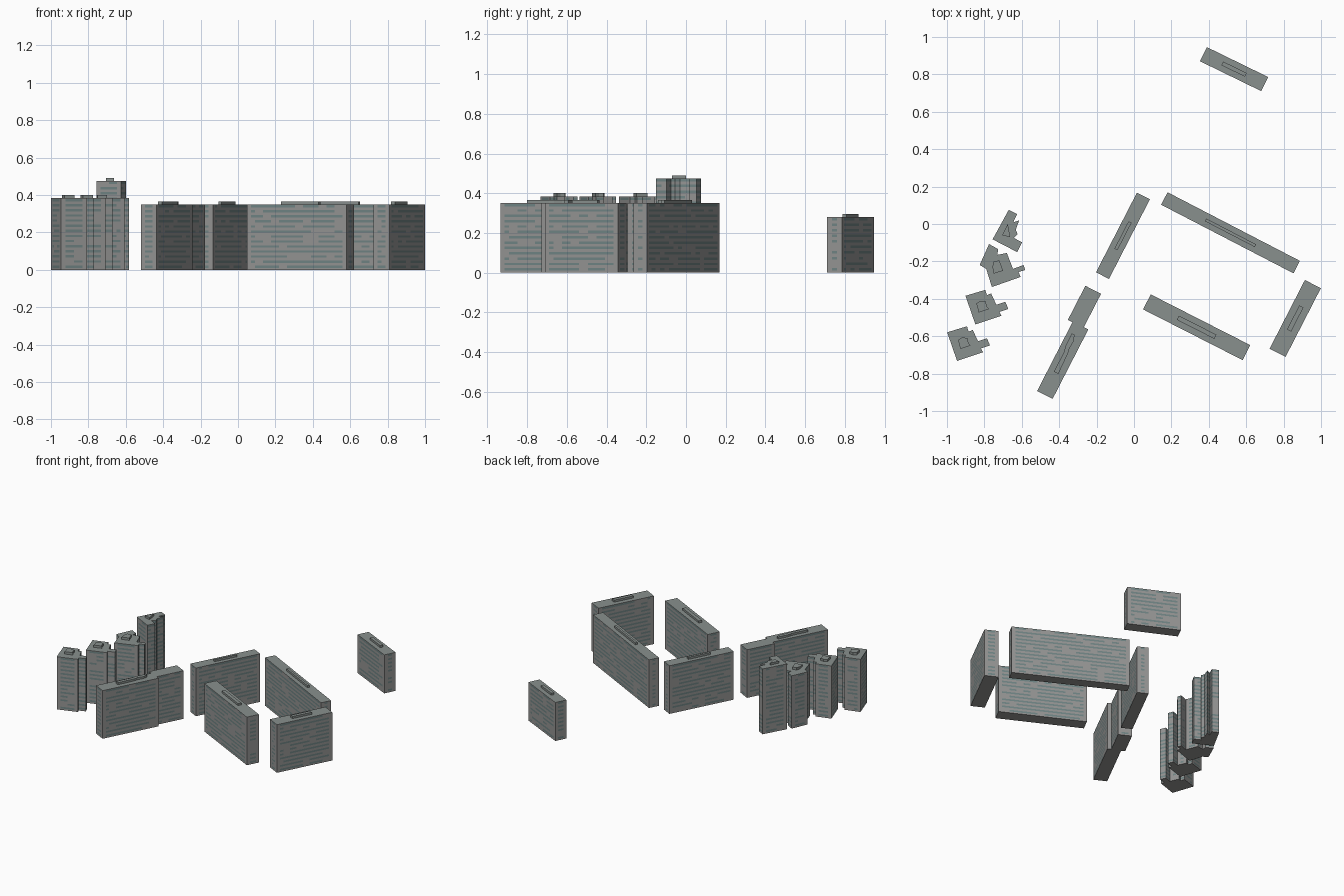
import bpy, bmesh, math, random
from mathutils import Vector

if "Cube" in bpy.data.objects:
    bpy.data.objects.remove(bpy.data.objects["Cube"])

random.seed(4)
FLOOR = 0.0275


def material(name, rgb):
    m = bpy.data.materials.new(name)
    m.diffuse_color = (*rgb, 1)
    m.use_nodes = True
    m.node_tree.nodes["Principled BSDF"].inputs["Base Color"].default_value = m.diffuse_color
    return m


WALL = material("concrete", (0.30, 0.30, 0.295))
GLASS = material("window_glass", (0.16, 0.23, 0.23))
ROOF = material("roof_grey", (0.25, 0.28, 0.27))


def finish(name, bm):
    bmesh.ops.recalc_face_normals(bm, faces=bm.faces)
    me = bpy.data.meshes.new(name)
    bm.to_mesh(me)
    bm.free()
    for m in (WALL, GLASS, ROOF):
        me.materials.append(m)
    bpy.context.collection.objects.link(bpy.data.objects.new(name, me))


def building(name, outline, height):
    """Extruded outline whose walls are a grid of plain and window bands."""
    ring, glazed = [], []
    for a, b in zip(outline, outline[1:] + outline[:1]):
        a, b = Vector(a), Vector(b)
        n = max(1, round((b - a).length / 0.024))
        for i in range(n):
            ring.append(a.lerp(b, i / n))
            glazed.append(n < 3 or 0 < i < n - 1)
    floors = round(height / FLOOR)
    h = height / floors
    levels = [0.0]
    for f in range(floors):
        levels += [(f + 0.4) * h, (f + 0.85) * h]
    levels.append(height)
    bm = bmesh.new()
    rows = [[bm.verts.new((p.x, p.y, z)) for p in ring] for z in levels]
    count = len(ring)
    for r in range(len(rows) - 1):
        solid = False
        for i in range(count):
            if i % 2 == 0:
                solid = random.random() < 0.18
            j = (i + 1) % count
            face = bm.faces.new((rows[r][i], rows[r][j], rows[r + 1][j], rows[r + 1][i]))
            if r % 2 and glazed[i] and not solid:
                face.material_index = 1
    bm.faces.new(rows[0])
    bm.faces.new(rows[-1]).material_index = 2
    finish(name, bm)


def roof_block(name, outline, z, top):
    """Plain prism for the plant room on a roof."""
    bm = bmesh.new()
    lo = [bm.verts.new((x, y, z)) for x, y in outline]
    hi = [bm.verts.new((x, y, top)) for x, y in outline]
    for i in range(len(lo)):
        j = (i + 1) % len(lo)
        bm.faces.new((lo[i], lo[j], hi[j], hi[i]))
    bm.faces.new(lo)
    bm.faces.new(hi)
    for f in bm.faces:
        f.material_index = 2
    finish(name, bm)


def rect(cx, cy, length, width, degrees):
    c, s = math.cos(math.radians(degrees)), math.sin(math.radians(degrees))
    corners = [(-1, -1), (1, -1), (1, 1), (-1, 1)]
    return [(cx + u * length / 2 * c - v * width / 2 * s,
             cy + u * length / 2 * s + v * width / 2 * c) for u, v in corners]


def moved(outline, x, y):
    return [(px + x, py + y) for px, py in outline]


# Slab blocks: centre, length, width, angle, height, plant room length and width
slabs = {
    "far_slab": (0.535, 0.828, 0.365, 0.084, -26, 0.28, 0.14, 0.022),
    "long_slab": (0.516, -0.047, 0.797, 0.075, -27.4, 0.35, 0.30, 0.016),
    "front_slab": (0.335, -0.552, 0.597, 0.09, -27, 0.35, 0.225, 0.025),
    "right_slab": (0.862, -0.505, 0.413, 0.096, 62.8, 0.35, 0.145, 0.025),
    "middle_slab": (-0.059, -0.063, 0.479, 0.078, 62.8, 0.35, 0.165, 0.018),
    "left_slab": (-0.381, -0.728, 0.418, 0.093, 62.8, 0.35, 0, 0),
    "left_slab_wing": (-0.265, -0.443, 0.205, 0.094, 62.8, 0.35, 0, 0),
}
for name, (x, y, l, w, ang, h, pl, pw) in slabs.items():
    building(name, rect(x, y, l, w, ang), h)
    if pl:
        roof_block(name + "_plant_room", rect(x, y, pl, pw, ang), h, h + 0.015)

# Kinked plant room on the left slab
roof_block("left_slab_plant_room",
           [(-0.332, -0.585), (-0.318, -0.592), (-0.322, -0.625), (-0.345, -0.665),
            (-0.352, -0.69), (-0.405, -0.802), (-0.428, -0.79), (-0.375, -0.685),
            (-0.365, -0.65)], 0.35, 0.365)

# Two matching stepped towers
tower = [(-.101, .059), (.005, .091), (.014, .062), (.036, .072), (.064, .011),
         (.112, .027), (.128, -.011), (.08, -.027), (.091, -.048), (-.048, -.094)]
core = [(-.043, .018), (-.02, .032), (.008, .028), (.012, .005), (.024, -.012), (-.03, -.03)]
for name, x, y in (("tower_south", -0.898, -0.638), ("tower_mid", -0.80, -0.443)):
    building(name, moved(tower, x, y), 0.383)
    roof_block(name + "_plant_room", moved(core, x, y), 0.383, 0.40)

# Stepped tower turned towards its neighbour
building("tower_north",
         [(-.775, -.107), (-.727, -.134), (-.73, -.165), (-.68, -.155), (-.647, -.24),
          (-.59, -.219), (-.582, -.246), (-.617, -.257), (-.606, -.283), (-.76, -.337),
          (-.79, -.24), (-.825, -.219)], 0.383)
roof_block("tower_north_plant_room",
           [(-.75, -.20), (-.72, -.195), (-.70, -.25), (-.75, -.265), (-.757, -.23)], 0.383, 0.40)

# Tall tower with a sawtooth east side
building("tall_tower",
         [(-.67, .075), (-.625, .053), (-.646, .008), (-.614, .02), (-.632, -.03),
          (-.622, -.055), (-.642, -.075), (-.598, -.098), (-.625, -.15), (-.756, -.082)], 0.475)
roof_block("tall_tower_plant_room",
           [(-.705, -.06), (-.675, .0), (-.662, -.07)], 0.475, 0.49)
